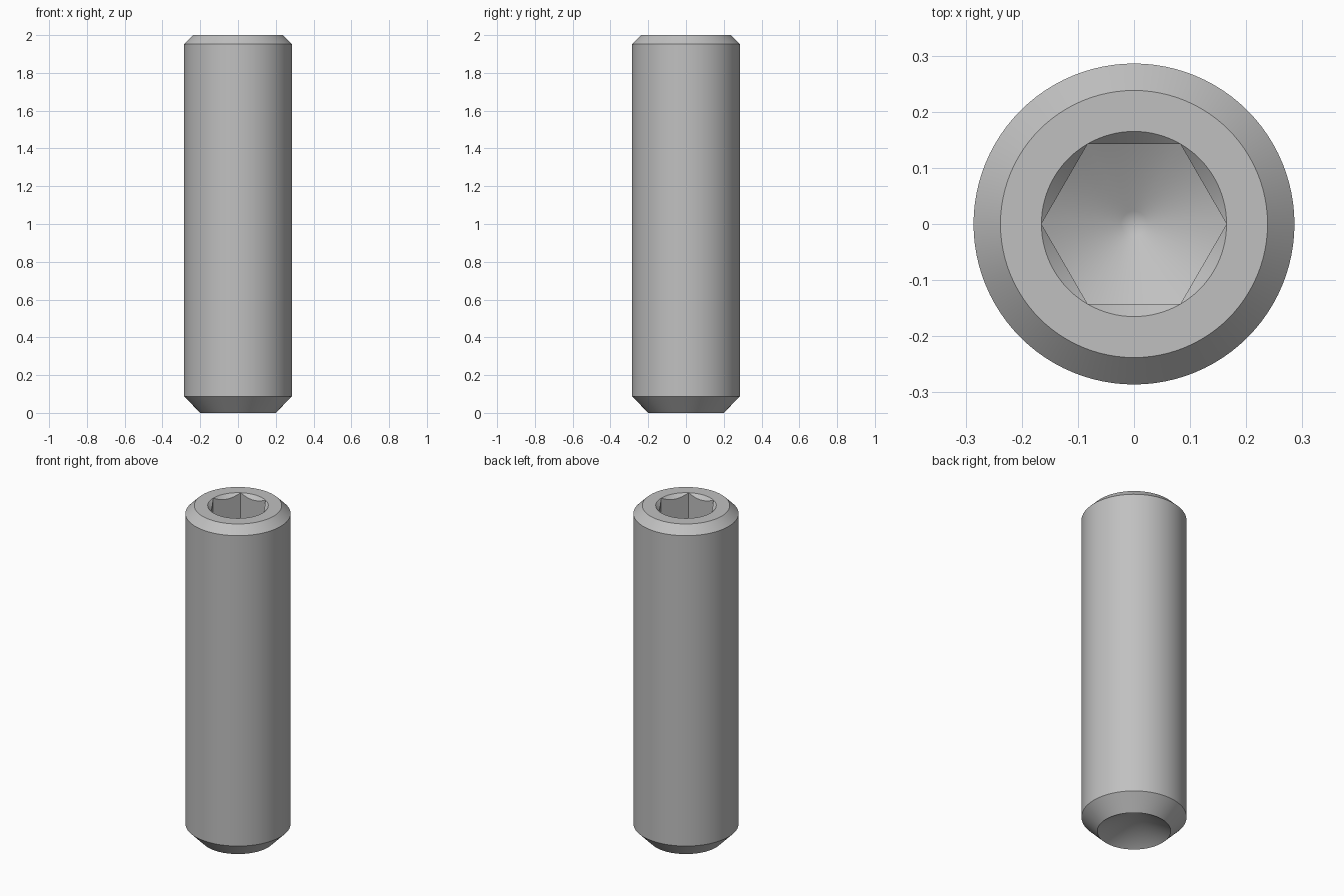
import bpy
import bmesh
from math import cos, sin, pi, radians, tan

cube = bpy.data.objects.get("Cube")
if cube:
    bpy.data.objects.remove(cube, do_unlink=True)

SEGMENTS = 96            # multiple of six, so the socket corners are exact
LENGTH = 2.0
RADIUS = 0.286
CORNER = 0.165           # socket radius at the hexagon corners
FLAT = CORNER * cos(pi / 6)
SOCKET_DEPTH = 0.43
DRILL_SLOPE = tan(radians(30))

steel = bpy.data.materials.new("steel grey")
steel.use_nodes = True
colour = (0.53, 0.53, 0.53, 1.0)
steel.diffuse_color = colour
steel.node_tree.nodes["Principled BSDF"].inputs["Base Color"].default_value = colour

bm = bmesh.new()


def circle(radius):
    return lambda angle: radius


def hexagon(angle):
    return FLAT / cos(angle % (pi / 3) - pi / 6)


def ring(radius_at, height_at):
    """Closed loop whose height follows its local radius."""
    verts = []
    for i in range(SEGMENTS):
        angle = 2 * pi * i / SEGMENTS
        r = radius_at(angle)
        verts.append(bm.verts.new((r * cos(angle), r * sin(angle), height_at(r))))
    return verts


def level(z):
    return lambda r: z


def countersink(r):
    return LENGTH - (CORNER - r)


def drill_cone(r):
    return LENGTH - SOCKET_DEPTH - (CORNER - r) * DRILL_SLOPE


def cap(loop, z):
    """Fan a loop to a point on the axis."""
    tip = bm.verts.new((0, 0, z))
    for i in range(SEGMENTS):
        bm.faces.new((loop[i], loop[(i + 1) % SEGMENTS], tip))


# Loops run from the cup rim, up the shank and down into the hex socket
loops = [
    ring(circle(0.2), level(0)),
    ring(circle(RADIUS), level(0.088)),
    ring(circle(RADIUS), level(LENGTH - 0.048)),
    ring(circle(0.238), level(LENGTH)),
    ring(circle(CORNER), level(LENGTH)),
    ring(hexagon, countersink),
    ring(hexagon, drill_cone),
    ring(circle(0.023), drill_cone),
]
for low, high in zip(loops, loops[1:]):
    for i in range(SEGMENTS):
        j = (i + 1) % SEGMENTS
        bm.faces.new((low[i], low[j], high[j], high[i]))

# Socket floor tip and the hollow cup point underneath
cap(loops[-1], drill_cone(0.01))
cap(loops[0], 0.2 * DRILL_SLOPE)

bmesh.ops.remove_doubles(bm, verts=bm.verts[:], dist=0.00001)
bmesh.ops.recalc_face_normals(bm, faces=bm.faces[:])

mesh = bpy.data.meshes.new("socket_set_screw")
bm.to_mesh(mesh)
bm.free()
mesh.materials.append(steel)
screw = bpy.data.objects.new("socket_set_screw", mesh)
bpy.context.collection.objects.link(screw)

bpy.ops.object.select_all(action="DESELECT")
screw.select_set(True)
bpy.context.view_layer.objects.active = screw
bpy.ops.object.shade_smooth_by_angle(angle=radians(30))
